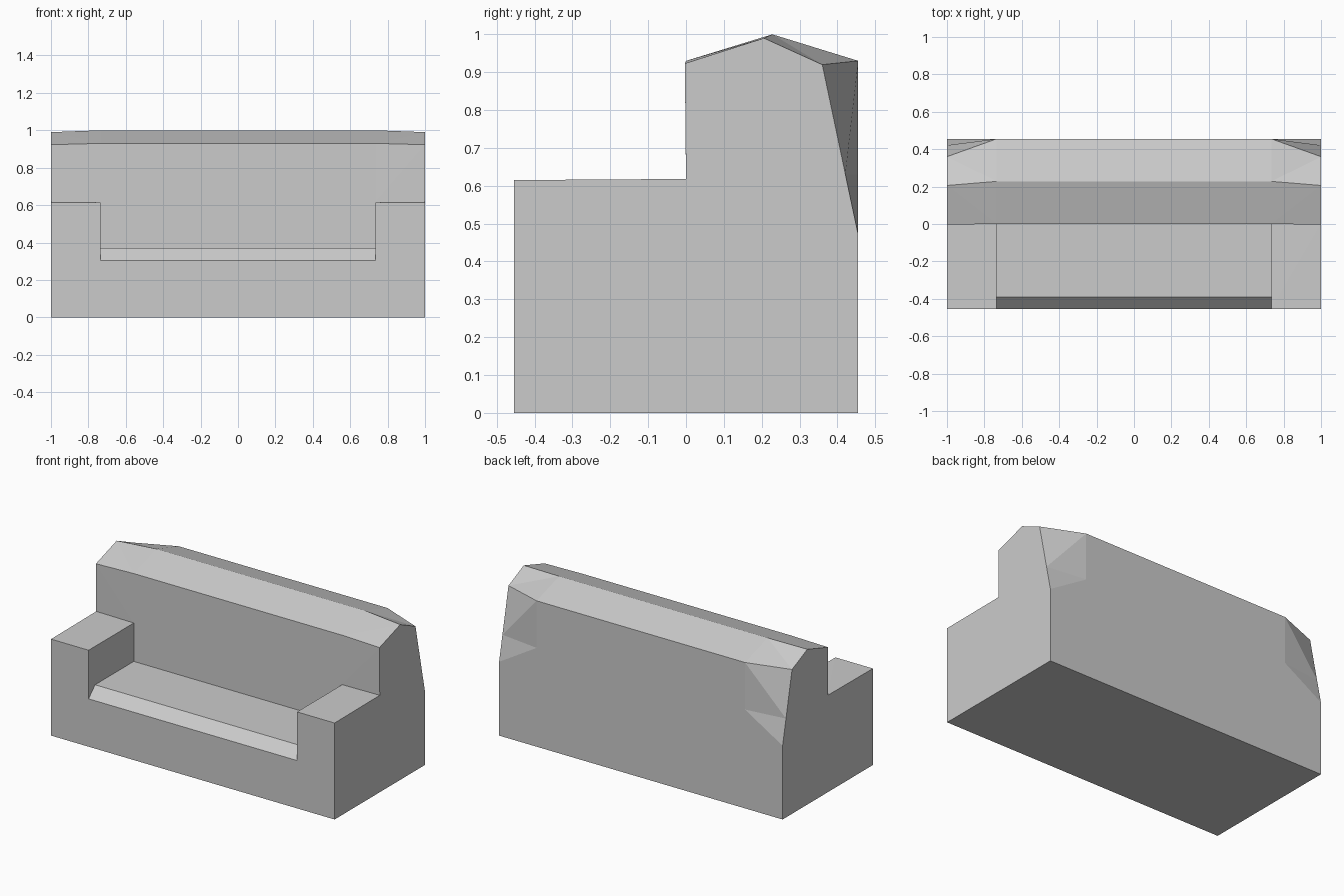
import bpy, bmesh

if "Cube" in bpy.data.objects:
    bpy.data.objects.remove(bpy.data.objects["Cube"])

D = 0.455    # half depth
XA = 0.735   # inner side of the arms

# Cross-sections as (y, z): bottom front, up the back, over the ridge, down the front
back = [(-D, 0), (D, 0), (D, 0.47), (D, 0.63), (D, 0.93), (0.228, 1.0), (0, 0.93), (0, 0.615)]
seat = [(0, 0.37), (-0.39, 0.37), (-D, 0.305)]
arm_top = [(-D, 0.615), (-D, 0.305)]
middle = back + seat
arm_inner = back + arm_top
arm_outer = [(-D, 0), (D, 0), (D, 0.47), (0.421, 0.63), (0.36, 0.92), (0.206, 0.99),
             (-0.003, 0.923), (0, 0.618)] + arm_top

bm = bmesh.new()


def section(x, profile):
    return [bm.verts.new((x, y, z)) for y, z in profile]


def loft(a, b, split=False):
    """Skin two matching closed sections, optionally as triangles."""
    for i in range(len(a)):
        j = (i + 1) % len(a)
        if split:
            bm.faces.new((a[i], a[j], b[i]))
            bm.faces.new((a[j], b[j], b[i]))
        else:
            bm.faces.new((a[i], a[j], b[j], b[i]))


# Middle span: seat and backrest, from the centre plane to the arm
loft(section(0, middle), section(XA, middle))

# Arm end with the chamfered back corner, closed at the outside
outer = section(1, arm_outer)
loft(section(XA, arm_inner), outer, split=True)
bm.faces.new(outer)

# Inner wall of the arm above the seat
bm.faces.new(section(XA, [(0, 0.615)] + seat + [(-D, 0.615)]))

bmesh.ops.remove_doubles(bm, verts=bm.verts, dist=1e-4)
bmesh.ops.recalc_face_normals(bm, faces=bm.faces)
mesh = bpy.data.meshes.new("sofa_body")
bm.to_mesh(mesh)
bm.free()

sofa = bpy.data.objects.new("sofa_body", mesh)
bpy.context.collection.objects.link(sofa)

# Other half
mirror = sofa.modifiers.new("mirror", 'MIRROR')
mirror.use_axis[0] = True
mirror.use_clip = True
